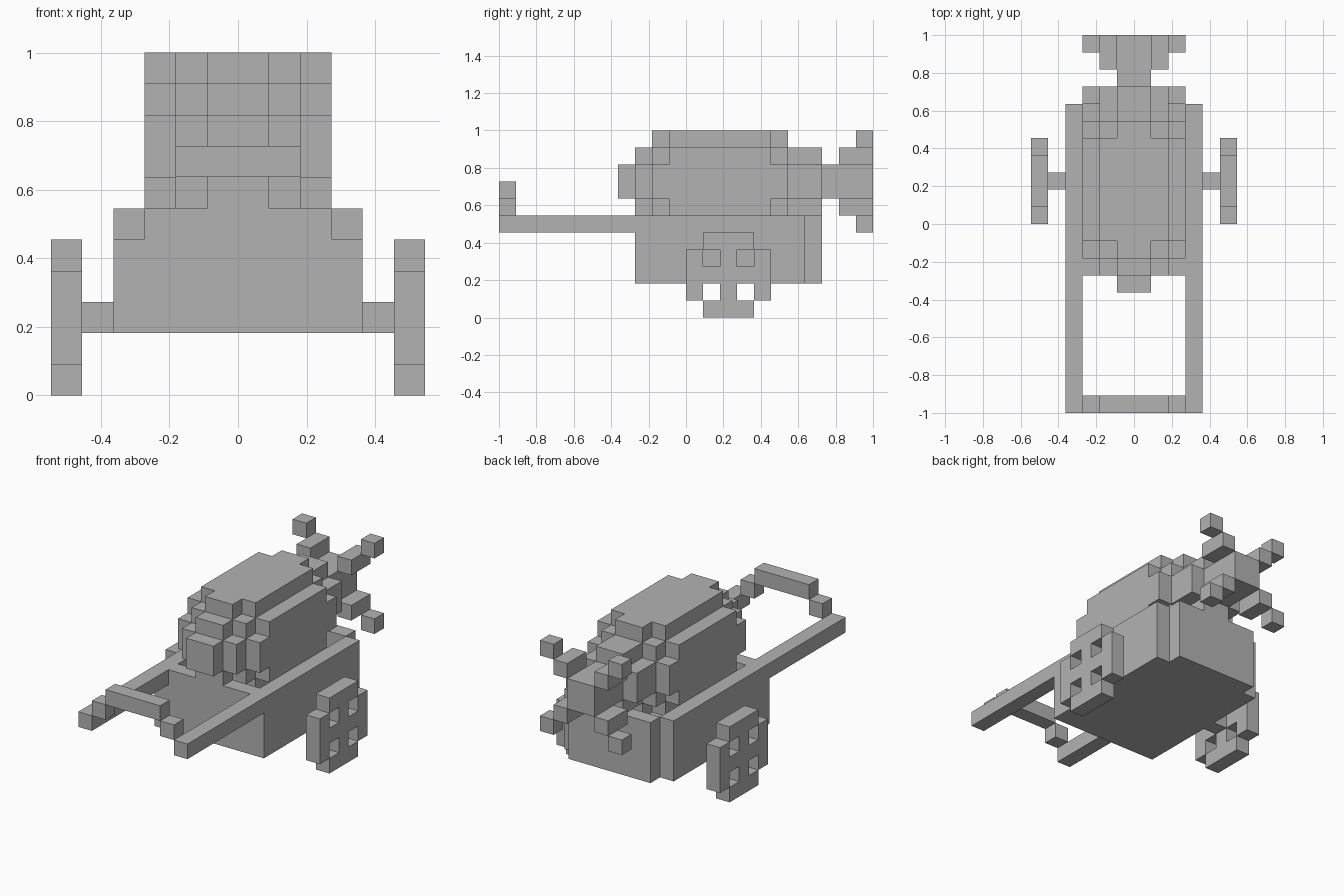
import bpy, bmesh
from mathutils import Vector

if "Cube" in bpy.data.objects:
    bpy.data.objects.remove(bpy.data.objects["Cube"], do_unlink=True)

UNIT = 1 / 11  # edge of one block
AXES = [Vector((1, 0, 0)), Vector((0, 1, 0)), Vector((0, 0, 1))]

grey = bpy.data.materials.new("plain grey")
grey.use_nodes = True
grey.diffuse_color = (0.45, 0.45, 0.45, 1)
grey.node_tree.nodes["Principled BSDF"].inputs["Base Color"].default_value = grey.diffuse_color


def cells(x, y, z):
    """Block cells filled by a box given as three (low, high) ranges."""
    return {(i, j, k) for i in range(*x) for j in range(*y) for k in range(*z)}


def mirrored(blocks):
    return blocks | {(-1 - i, j, k) for i, j, k in blocks}


def build(name, blocks):
    """Make one closed block mesh, keeping only the outer faces."""
    bm = bmesh.new()
    for cell in blocks:
        centre = Vector(cell) + Vector((0.5, 0.5, 0.5))
        for a in range(3):
            for sign in (1, -1):
                n = AXES[a] * sign
                if tuple(int(c + d) for c, d in zip(cell, n)) in blocks:
                    continue
                u = AXES[(a + 1) % 3] / 2
                v = AXES[(a + 2) % 3] / 2 * sign
                mid = centre + n / 2
                corners = [mid - u - v, mid + u - v, mid + u + v, mid - u + v]
                bm.faces.new([bm.verts.new((p - Vector((0, 11, 0))) * UNIT) for p in corners])
    bmesh.ops.remove_doubles(bm, verts=bm.verts, dist=UNIT / 100)
    mesh = bpy.data.meshes.new(name)
    bm.to_mesh(mesh)
    bm.free()
    mesh.materials.append(grey)
    bpy.context.collection.objects.link(bpy.data.objects.new(name, mesh))


# Open cart: floor, front and back walls, side walls
cart = cells((-4, 4), (8, 18), (2, 6)) | cells((-3, 3), (18, 19), (2, 6))
cart -= cells((-3, 3), (9, 18), (3, 6))
build("cart_body", cart)

# Pull handle: two shafts, stepped ends and a raised crossbar
shafts = cells((3, 4), (0, 8), (5, 6)) | cells((2, 3), (0, 1), (6, 7))
build("pull_handle", mirrored(shafts) | cells((-2, 2), (0, 1), (7, 8)))

# Rounded barrel: stacked cross sections along its length
AXIS_Z = 8


def section(y, *half_sizes):
    out = set()
    for w, h in half_sizes:
        out |= cells((-w, w), y, (AXIS_Z - h, AXIS_Z + h))
    return out


barrel = section((7, 8), (1, 1))                        # nose
barrel |= section((8, 9), (1, 2), (2, 1))               # front cap
barrel |= section((9, 17), (1, 3), (2, 2), (3, 1))      # long core
barrel |= section((10, 16), (2, 3), (3, 2))             # widest belly
barrel |= section((17, 19), (1, 2), (2, 1))             # rear cap
build("barrel", barrel)

# Tail hub with four stepped diagonal arms
tail = section((19, 22), (1, 1))
for step, start in ((1, 20), (2, 21)):
    for k in (AXIS_Z + step, AXIS_Z - 1 - step):
        tail |= mirrored(cells((step, step + 1), (start, 22), (k, k + 1)))
build("tail_propeller", tail)

# Spoked wheels and axle stubs
wheel = cells((5, 6), (11, 16), (1, 4)) | cells((5, 6), (12, 15), (0, 5))
for j in (12, 14):
    for k in (1, 3):
        wheel -= cells((5, 6), (j, j + 1), (k, k + 1))
axle = cells((4, 5), (13, 14), (2, 3))
for side in ("left", "right"):
    for part, blocks in (("wheel", wheel), ("axle", axle)):
        if side == "right":
            blocks = mirrored(blocks) - blocks
        build(f"{side}_{part}", blocks)
